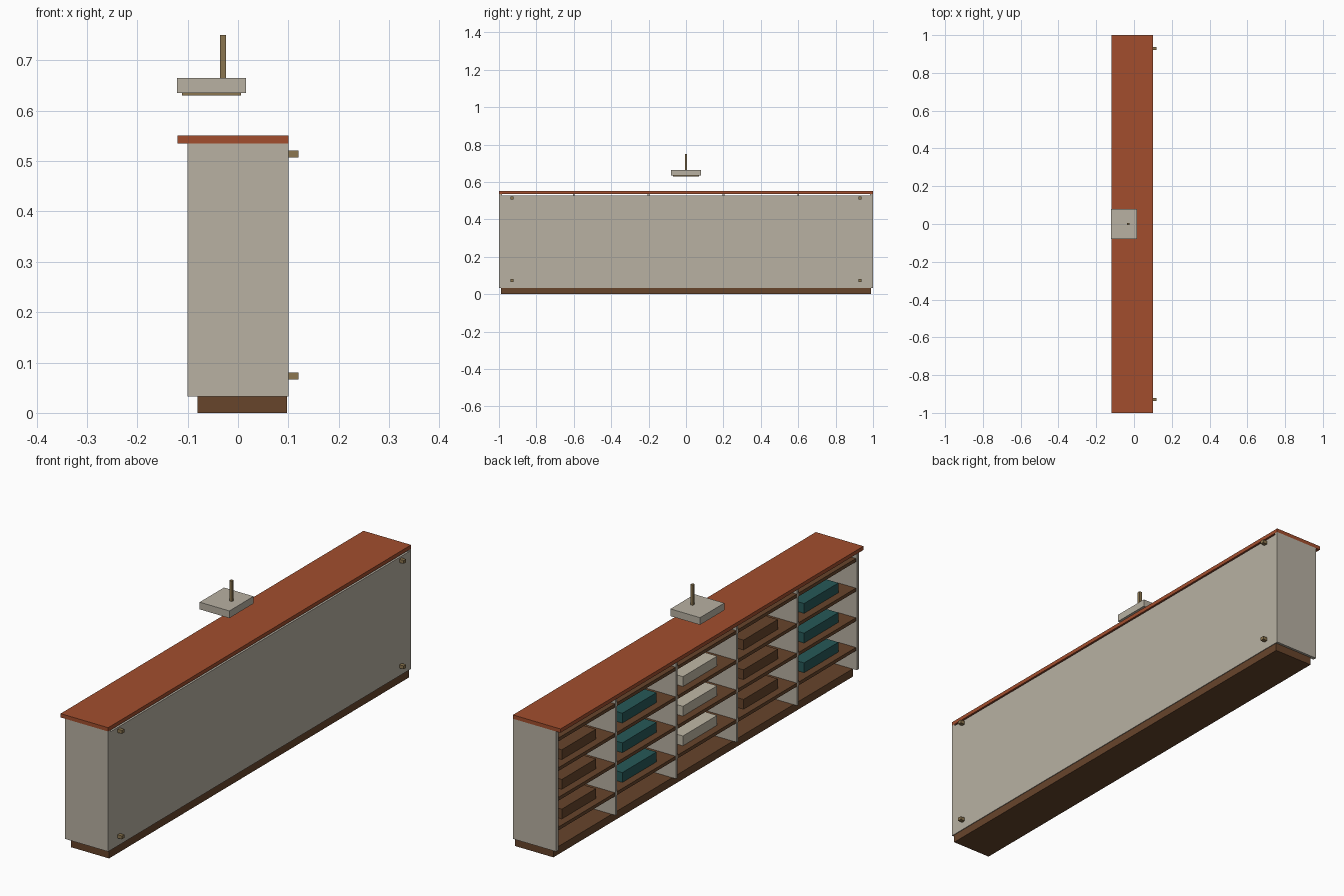
import bpy

if "Cube" in bpy.data.objects:
    bpy.data.objects.remove(bpy.data.objects["Cube"], do_unlink=True)


def material(name, rgb):
    m = bpy.data.materials.new(name)
    m.use_nodes = True
    m.diffuse_color = (*rgb, 1)
    m.node_tree.nodes["Principled BSDF"].inputs["Base Color"].default_value = (*rgb, 1)
    return m


stone = material("warm grey", (0.48, 0.44, 0.365))
rust = material("rust orange", (0.36, 0.076, 0.027))
brown = material("dark brown", (0.135, 0.058, 0.024))
brass = material("dull brass", (0.26, 0.18, 0.08))
teal = material("teal", (0.02, 0.10, 0.097))
cream = material("cream", (0.53, 0.48, 0.38))


def box(name, mat, x, y, z):
    """Box given by its (min, max) span on each axis."""
    spans = (x, y, z)
    bpy.ops.mesh.primitive_cube_add(size=1, location=[(a + b) / 2 for a, b in spans])
    ob = bpy.context.object
    ob.name = name
    ob.scale = [b - a for a, b in spans]
    bpy.ops.object.transform_apply(location=False, rotation=False, scale=True)
    ob.data.materials.append(mat)
    return ob


def around(c, half):
    return (c - half, c + half)


# Plinth, worktop and rear panel
FLOOR, TOP = 0.033, 0.535
box("plinth", brown, (-0.08, 0.097), (-0.99, 0.99), (0, FLOOR))
box("worktop", rust, (-0.12, 0.10), (-1, 1), (TOP, 0.551))
box("rear_panel", stone, (0.088, 0.10), (-0.995, 0.995), (FLOOR, 0.528))

# End panels and the studs near each corner of the rear panel
for side, s in (("left", 1), ("right", -1)):
    box(f"end_panel_{side}", stone, (-0.10, 0.10), around(s * 0.9925, 0.0075), (FLOOR, TOP))
    for level, z in (("lower", 0.073), ("upper", 0.514)):
        box(f"stud_{level}_{side}", brass, (0.10, 0.12), around(s * 0.93, 0.008), around(z, 0.007))

# Upright dividers between the five bays
for i in range(4):
    box(f"divider_{i + 1}", stone, (-0.097, 0.09), around(-0.6 + 0.4 * i, 0.005), (FLOOR, TOP))

# Shelves, with one storage box per bay on the lower three
bay_colours = (teal, brown, cream, teal, brown)
for row in range(4):
    z = 0.12 + 0.124 * row
    box(f"shelf_{row + 1}", brown, (-0.096, 0.088), (-0.985, 0.985), around(z, 0.007))
    if row < 3:
        for bay, mat in enumerate(bay_colours):
            y = -0.8 + 0.4 * bay
            box(f"storage_box_{row + 1}_{bay + 1}", mat,
                (-0.065, 0.055), around(y, 0.113), (z + 0.007, z + 0.048))

# Hanging lamp above the counter
box("lamp_housing", stone, (-0.121, 0.016), around(0, 0.08), (0.635, 0.665))
box("lamp_diffuser", brass, (-0.111, 0.006), around(0, 0.07), (0.63, 0.635))
box("lamp_rod", brass, around(-0.03, 0.006), around(0, 0.006), (0.665, 0.75))
